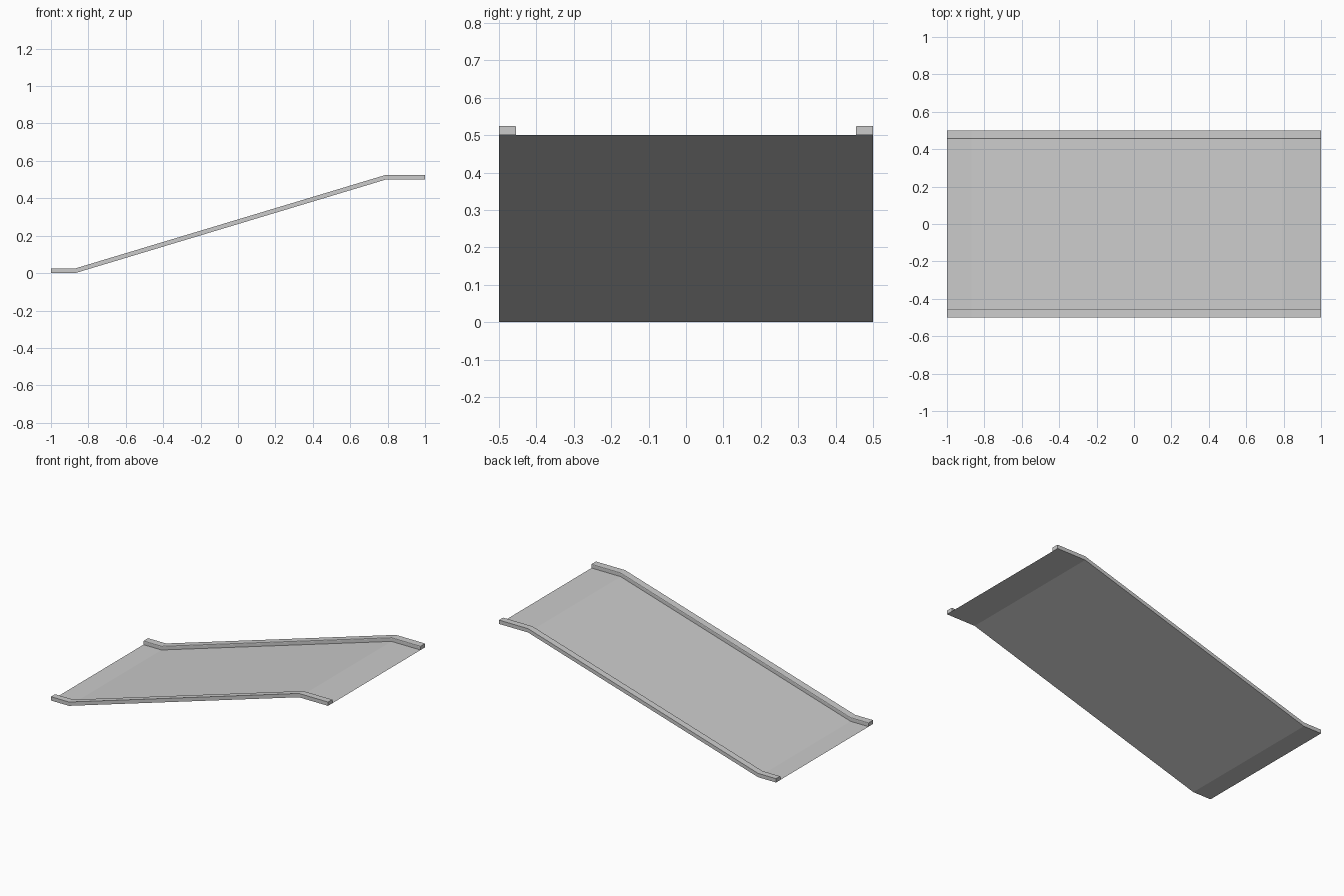
import bpy, bmesh

if "Cube" in bpy.data.objects:
    bpy.data.objects.remove(bpy.data.objects["Cube"])

# Side path of the ramp: lower landing, slope, upper landing
PATH = [(-1.0, 0.0), (-0.87, 0.0), (0.79, 0.5), (1.0, 0.5)]


def sweep(name, profile, closed):
    """Sweep a (y, height) profile along the ramp path."""
    bm = bmesh.new()
    rings = [[bm.verts.new((x, y, z + h)) for y, h in profile] for x, z in PATH]
    n = len(profile)
    for a, b in zip(rings, rings[1:]):
        for i in range(n if closed else n - 1):
            j = (i + 1) % n
            bm.faces.new((a[i], b[i], b[j], a[j]))
    if closed:
        bm.faces.new(rings[0])
        bm.faces.new(rings[-1][::-1])
        bmesh.ops.recalc_face_normals(bm, faces=bm.faces)
    mesh = bpy.data.meshes.new(name)
    bm.to_mesh(mesh)
    bm.free()
    obj = bpy.data.objects.new(name, mesh)
    bpy.context.collection.objects.link(obj)
    return obj


# Thin ramp deck
sweep("ramp_deck", [(-0.5, 0), (0.5, 0)], False)

# Raised curbs with a softened inner top edge
curb = [(0.5, 0), (0.5, 0.025), (0.459, 0.025), (0.4555, 0.0235),
        (0.454, 0.020), (0.454, 0)]
for side, label in ((-1, "front"), (1, "back")):
    sweep(label + "_curb", [(side * y, h) for y, h in curb], True)
